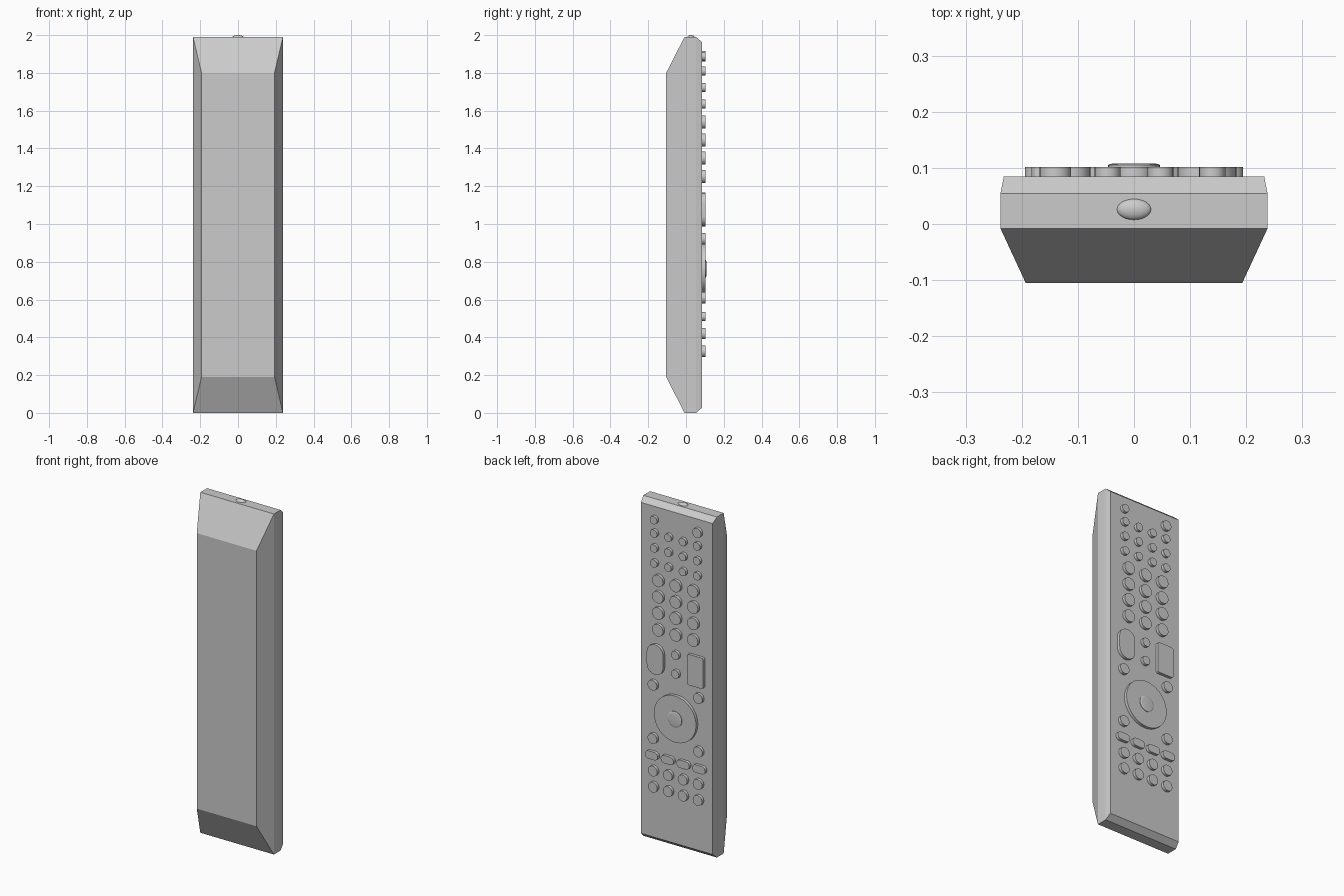
import bpy, bmesh, math

if "Cube" in bpy.data.objects:
    bpy.data.objects.remove(bpy.data.objects["Cube"])

FACE = 0.085   # y of the button face
TOP = 0.102    # y of the button tops


def finish(bm, name, smooth=True):
    bmesh.ops.remove_doubles(bm, verts=bm.verts, dist=1e-5)
    bmesh.ops.recalc_face_normals(bm, faces=bm.faces)
    me = bpy.data.meshes.new(name)
    bm.to_mesh(me)
    bm.free()
    ob = bpy.data.objects.new(name, me)
    bpy.context.collection.objects.link(ob)
    if smooth:
        bpy.ops.object.select_all(action='DESELECT')
        bpy.context.view_layer.objects.active = ob
        ob.select_set(True)
        bpy.ops.object.shade_smooth_by_angle(angle=math.radians(30))
    return ob


def loft(rings, name, smooth=True):
    """Skin a stack of equal-length outlines and cap both ends."""
    bm = bmesh.new()
    loops = [[bm.verts.new(p) for p in ring] for ring in rings]
    n = len(loops[0])
    for a, b in zip(loops, loops[1:]):
        for i in range(n):
            j = (i + 1) % n
            bm.faces.new((a[i], a[j], b[j], b[i]))
    bm.faces.new(loops[0])
    bm.faces.new(loops[-1])
    return finish(bm, name, smooth)


def outline(x, z, w, h, r, y, seg=8):
    """Rounded rectangle in the x-z plane (a circle when w = h = 2r)."""
    r = min(r, w / 2 - 1e-4, h / 2 - 1e-4)
    pts = []
    for q, (sx, sz) in enumerate(((1, 1), (-1, 1), (-1, -1), (1, -1))):
        for k in range(seg + 1):
            t = math.pi / 2 * (q + k / seg)
            pts.append((x + sx * (w / 2 - r) + r * math.cos(t), y,
                        z + sz * (h / 2 - r) + r * math.sin(t)))
    return pts


def button(name, x, z, w, h, r, seg=8, y0=FACE - 0.004, y1=TOP):
    return loft([outline(x, z, w, h, r, y, seg) for y in (y0, y1)], name)


def round_button(name, x, z, r, seg=7):
    return button(name, x, z, 2 * r, 2 * r, r, seg)


# Casing: chamfered slab, deep bevels at the back and a fine bevel at the face
MID = 0.995
casing = [(-0.105, 0.193, 0.805), (-0.008, 0.238, MID),
          (0.054, 0.238, MID), (FACE, 0.232, 0.967)]
loft([[(hx, y, MID + hz), (-hx, y, MID + hz), (-hx, y, MID - hz), (hx, y, MID - hz)]
      for y, hx, hz in casing], "casing", smooth=False)

# Signal emitter on the top end
bm = bmesh.new()
bmesh.ops.create_uvsphere(bm, u_segments=24, v_segments=12, radius=1)
bmesh.ops.scale(bm, vec=(0.031, 0.019, 0.012), verts=bm.verts)
bmesh.ops.translate(bm, vec=(0, 0.026, 1.988), verts=bm.verts)
finish(bm, "signal_emitter")

# Top pair: power and source
round_button("power_button", -0.14, 1.888, 0.028)
round_button("source_button", 0.14, 1.888, 0.023)

# Small function keys
for z in (1.81, 1.723, 1.635):
    for x in (-0.139, -0.047, 0.047, 0.139):
        round_button("function_key", x, z, 0.023)

# Number pad
for z in (1.54, 1.445, 1.35, 1.252):
    for x in (-0.113, 0, 0.113):
        round_button("number_key", x, z, 0.035)

# Volume and channel rockers with two small keys between
button("volume_rocker", 0.13, 1.076, 0.105, 0.175, 0.052)
button("channel_rocker", -0.13, 1.076, 0.105, 0.18, 0.012, 3)
for z in (1.135, 1.025):
    round_button("centre_key", 0, z, 0.025)

# Navigation ring, its middle key and four corner keys
round_button("navigation_pad", 0, 0.763, 0.136, 12)
loft([outline(0, 0.763, 2 * r, 2 * r, r, y) for r, y in
      ((0.046, TOP - 0.004), (0.046, 0.105), (0.043, 0.107), (0.036, 0.108))], "select_key")
for z in (0.922, 0.61):
    for x in (-0.147, 0.147):
        round_button("corner_key", x, z, 0.03)

# Oval shortcut keys
for x in (-0.153, -0.051, 0.051, 0.153):
    button("shortcut_key", x, 0.51, 0.083, 0.046, 0.023)

# Playback keys
for z in (0.42, 0.326):
    for x in (-0.145, -0.048, 0.048, 0.145):
        round_button("playback_key", x, z, 0.03)
